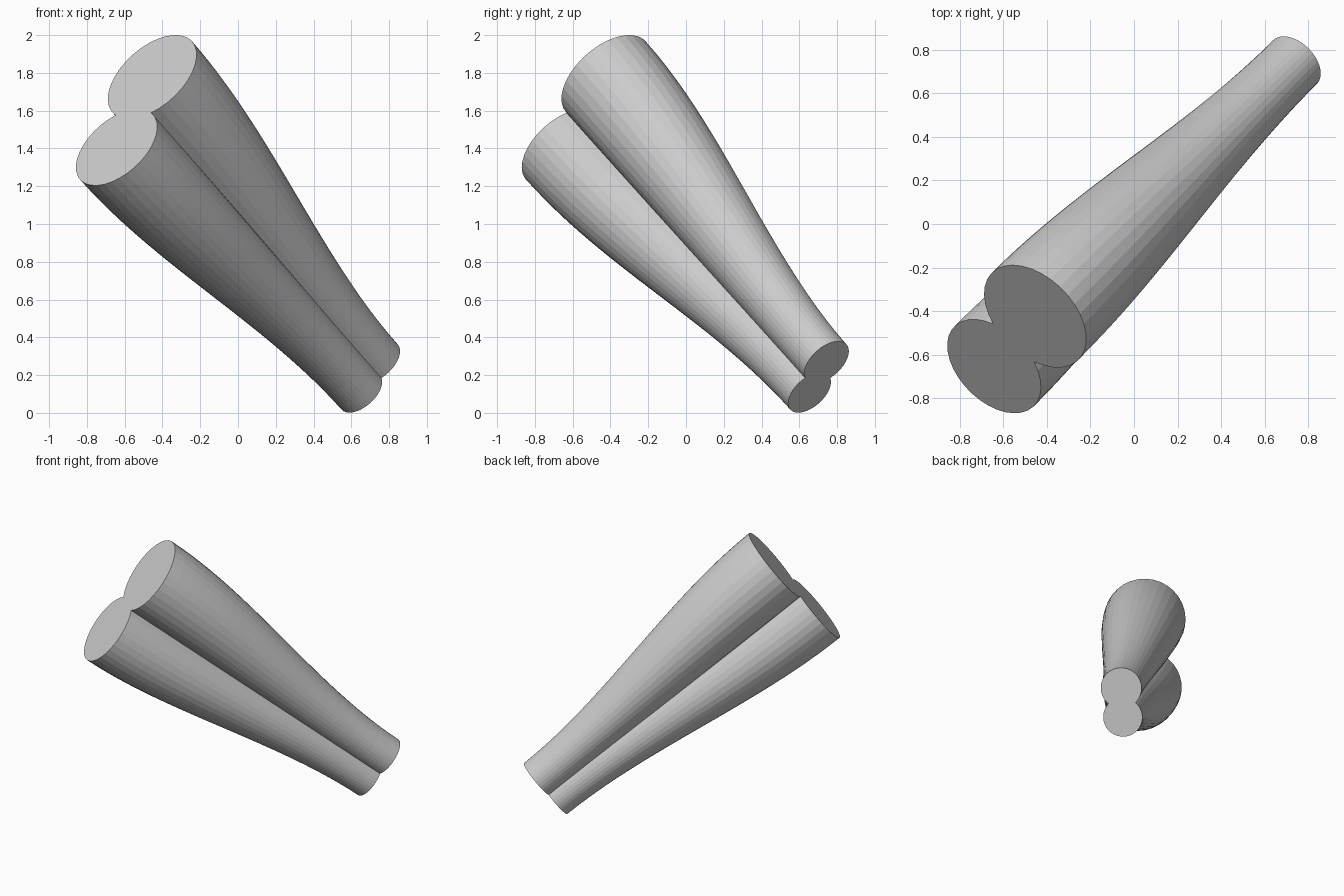
import bpy, bmesh, math
from mathutils import Vector

if "Cube" in bpy.data.objects:
    bpy.data.objects.remove(bpy.data.objects["Cube"])

# End sections: centre and radius of the upper and lower lobes
BIG = (Vector((-0.453, -0.423, 1.778)), 0.2825, Vector((-0.644, -0.655, 1.408)), 0.259)
SMALL = (Vector((0.741, 0.745, 0.267)), 0.142, Vector((0.649, 0.653, 0.109)), 0.136)
SIDES, RINGS = 28, 24


def crease(section):
    """Point between the lobes, midway between the two creases."""
    a, ra, b, rb = section
    d = (b - a).length
    return a + (b - a) * ((d * d + ra * ra - rb * rb) / (2 * d * d))


c0, c1 = crease(BIG), crease(SMALL)
axis = (c1 - c0).normalized()


def ring_points(t):
    """Figure-eight outline at t; size eases in and out along a straight axis."""
    s = t * t * (3 - 2 * t)
    centre = c0.lerp(c1, t)
    up = (BIG[0] - c0).lerp(SMALL[0] - c1, s)
    down = (BIG[2] - c0).lerp(SMALL[2] - c1, s)
    up -= axis * up.dot(axis)
    down -= axis * down.dot(axis)
    ra = BIG[1] + (SMALL[1] - BIG[1]) * s
    rb = BIG[3] + (SMALL[3] - BIG[3]) * s
    u = (up - down).normalized()
    v = axis.cross(u)
    d = (up - down).length
    da = (d * d + ra * ra - rb * rb) / (2 * d)
    h = math.sqrt(max(ra * ra - da * da, 1e-6))
    points = []
    for sign, off, r in ((1, da, ra), (-1, d - da, rb)):
        half = math.pi - math.atan2(h, off)
        for i in range(SIDES):
            ang = -half + 2 * half * i / SIDES
            x, y = off + r * math.cos(ang), r * math.sin(ang)
            points.append(centre + u * (sign * x) + v * (sign * y))
    return points


# Twin tapered tube, lofted and capped at both ends
bm = bmesh.new()
rings = [[bm.verts.new(p) for p in ring_points(i / RINGS)] for i in range(RINGS + 1)]
n = 2 * SIDES
for a, b in zip(rings, rings[1:]):
    for i in range(n):
        j = (i + 1) % n
        bm.faces.new((a[i], a[j], b[j], b[i]))
bm.faces.new(rings[0])
bm.faces.new(rings[-1])
bmesh.ops.recalc_face_normals(bm, faces=bm.faces)
mesh = bpy.data.meshes.new("twin_tapered_tube")
bm.to_mesh(mesh)
bm.free()
tube = bpy.data.objects.new("twin_tapered_tube", mesh)
bpy.context.collection.objects.link(tube)
